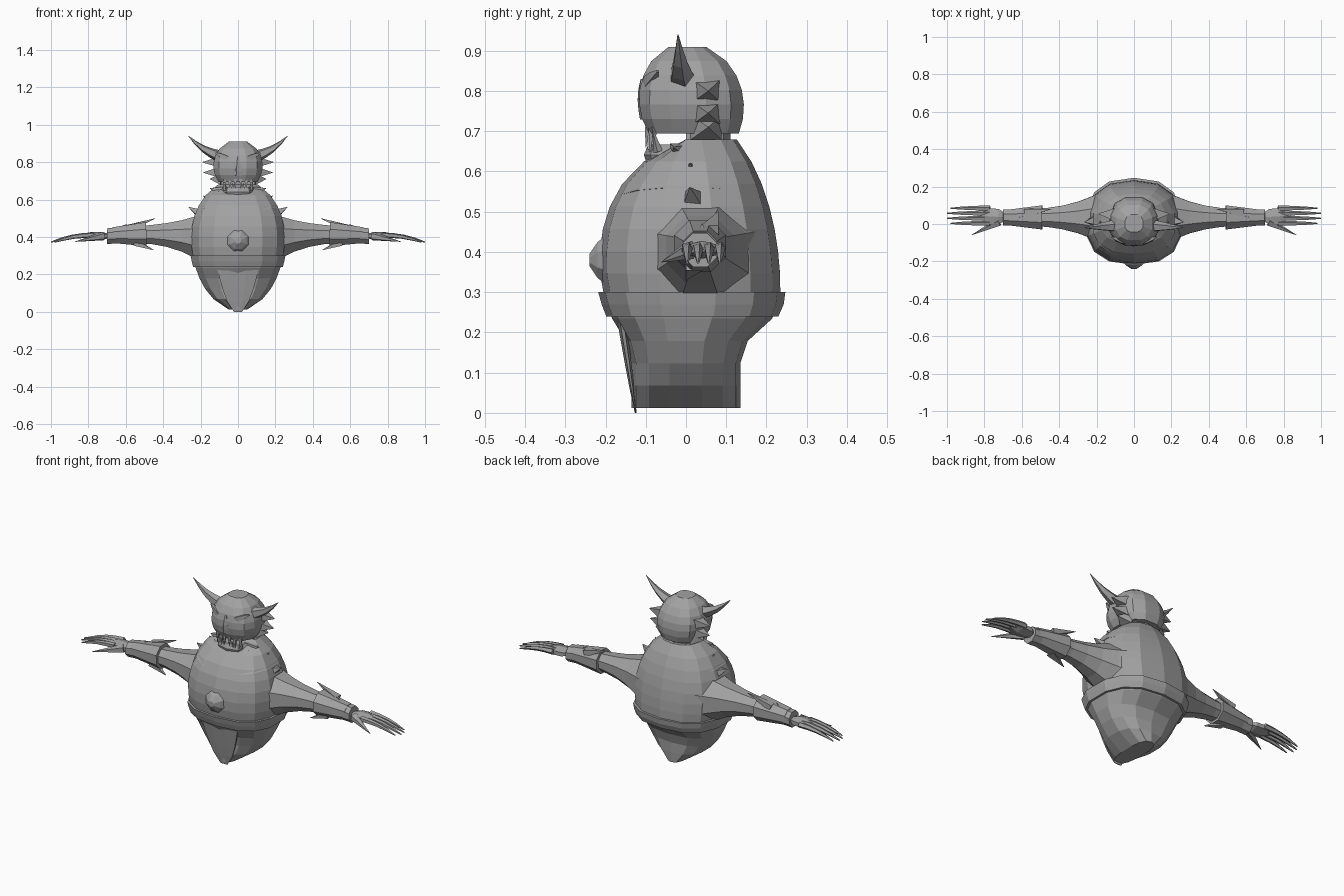
import bpy, bmesh, math
from mathutils import Vector

default_cube = bpy.data.objects.get("Cube")
if default_cube:
    bpy.data.objects.remove(default_cube)

GREY = (0.36, 0.36, 0.36, 1)
stone = bpy.data.materials.new("stone_grey")
stone.diffuse_color = GREY
stone.use_nodes = True
stone.node_tree.nodes["Principled BSDF"].inputs["Base Color"].default_value = GREY


def skin(name, rings, mirror):
    """Join equal-length point rings into a capped, flat-shaded solid."""
    bm = bmesh.new()
    loops = [[bm.verts.new(point) for point in ring] for ring in rings]
    for lower, upper in zip(loops, loops[1:]):
        for i in range(len(lower)):
            bm.faces.new((lower[i - 1], lower[i], upper[i], upper[i - 1]))
    bm.faces.new(loops[0])
    bm.faces.new(loops[-1])
    bmesh.ops.recalc_face_normals(bm, faces=bm.faces)
    mesh = bpy.data.meshes.new(name)
    bm.to_mesh(mesh)
    bm.free()
    mesh.materials.append(stone)
    part = bpy.data.objects.new(name, mesh)
    bpy.context.collection.objects.link(part)
    if mirror:
        part.modifiers.new("mirror", 'MIRROR')


def circle(sides):
    """Cosine and sine pairs of a regular polygon with flat front and back."""
    angles = [math.tau * (i + 0.5) / sides for i in range(sides)]
    return [(math.cos(angle), math.sin(angle)) for angle in angles]


def dome(z, middle, reach, size):
    """Elliptical profile: full size at the middle, nothing beyond the reach."""
    return size * math.sqrt(max(0, 1 - ((z - middle) / reach) ** 2))


def body(name, bottom, top, levels, rule, sides=14, lift=0):
    """Stack horizontal sections; the rule gives half width, front and back depth."""
    rings = []
    for level in range(levels):
        z = bottom + (top - bottom) * level / (levels - 1)
        width, front, back = rule(z)
        ring = []
        for c, s in circle(sides):
            x = math.copysign(abs(c) ** 0.8, c)
            y = math.copysign(abs(s) ** 0.8, s) * (back if s > 0 else front)
            ring.append((width * x, y, z + lift * abs(c)))
        rings.append(ring)
    skin(name, rings, False)


def pointed(t):
    return 1 - 0.96 * t


def blunt(t):
    return math.sqrt(pointed(t))


def spindle(t):
    return 0.2 + 0.8 * math.sin(math.pi * t)


def limb(name, start, end, radius, shape=pointed, flat=1, bend=0, steps=4, sides=5):
    """Sweep a shaped polygon from start to end; parts off the centre are mirrored."""
    start, end = Vector(start), Vector(end)
    along = (end - start).normalized()
    side = along.cross(Vector((0, 0, 1)))
    side = side.normalized() if side.length > 0.2 else Vector((1, 0, 0))
    up = side.cross(along)
    rings = []
    for step in range(steps + 1):
        t = step / steps
        centre = start.lerp(end, t) + up * bend * math.sin(math.pi * t)
        size = radius * shape(t)
        rings.append([centre + size * (side * c + up * s * flat) for c, s in circle(sides)])
    skin(name, rings, start.x > 0)


def spike(name, base, tip, radius):
    limb(name, base, tip, radius, flat=0.8, steps=1, sides=4)


# Torso: boxy hips, round belly and hunched back
def torso_rule(z):
    hips = 0.135 if z < 0.3 else 0
    width = dome(z, 0.4, 0.39 if z < 0.4 else 0.31, 0.255)
    front = dome(z, 0.38, 0.28, 0.215)
    back = dome(z, 0.3, 0.16 if z < 0.3 else 0.45, 0.235)
    return max(width, 0.05), max(front, hips), max(back, hips)


def belt_rule(z):
    return [size + 0.012 for size in torso_rule(z)]


def mantle_rule(z):
    rise = z - 0.53
    return 0.22 - rise, 0.175 - rise, 0.19 - rise / 2


def neck_rule(z):
    return 0.095, 0, 0.11


body("torso", 0.012, 0.68, 13, torso_rule)
body("belt", 0.24, 0.3, 3, belt_rule)
body("mantle", 0.53, 0.62, 4, mantle_rule, lift=0.03)
body("neck", 0.6, 0.76, 3, neck_rule, sides=10)

# Loincloth and chest boss
limb("loincloth", (0, -0.16, 0.23), (0, -0.125, 0), 0.12, blunt, flat=0.1, sides=8)
limb("chest_boss", (0, -0.18, 0.38), (0, -0.24, 0.38), 0.08, blunt, steps=3, sides=8)


# Arms, widening into the shoulder
def arm_shape(t):
    return 0.27 + 0.73 * (1 - t) ** 3


def bracer_shape(t):
    return 1 - 0.35 * t


limb("arm", (0.14, 0.035, 0.39), (0.7, 0.035, 0.405), 0.17, arm_shape, bend=0.015, steps=7, sides=8)
limb("bracer", (0.49, 0.035, 0.415), (0.67, 0.035, 0.41), 0.07, bracer_shape, steps=2, sides=8)
spike("bracer_upper_spike", (0.58, 0.06, 0.45), (0.44, 0.08, 0.5), 0.03)
spike("bracer_lower_spike", (0.55, 0.02, 0.37), (0.45, 0, 0.33), 0.03)
spike("wrist_spike", (0.67, 0.04, 0.43), (0.59, 0.04, 0.47), 0.02)
for height in (0.52, 0.58):
    reach = 0.9 - 1.3 * height
    spike("shoulder_spike", (reach - 0.03, 0.02, height), (reach + 0.04, 0.01, height + 0.04), 0.045)

# Hands with four clawed fingers and a thumb
limb("palm", (0.67, 0.035, 0.406), (0.84, 0.045, 0.405), 0.055, spindle, flat=0.45, steps=3, sides=6)
for finger in range(4):
    y = 0.003 + 0.027 * finger
    reach = 1 if finger in (1, 2) else 0.98
    limb("finger", (0.77, y, 0.41), (reach, y, 0.373), 0.016, blunt, bend=0.01)
limb("thumb", (0.72, 0.01, 0.405), (0.87, -0.06, 0.375), 0.024)


# Head with an open lower jaw
def head_rule(z):
    width = dome(z, 0.78, 0.14, 0.135)
    front = dome(z, 0.78, 0.14, 0.12)
    back = dome(z, 0.76, 0.16, 0.148)
    return width, front, back


def jaw_rule(z):
    return dome(z, 0.64, 0.06, 0.095), dome(z, 0.64, 0.06, 0.105), 0.05


body("head", 0.695, 0.91, 7, head_rule, sides=12)
body("lower_jaw", 0.59, 0.667, 4, jaw_rule, sides=10)

# Face relief
limb("brow", (0.01, -0.11, 0.8), (0.12, -0.07, 0.85), 0.018, spindle, sides=4)
limb("cheekbone", (0.03, -0.105, 0.745), (0.125, -0.04, 0.785), 0.02, spindle, sides=4)
limb("nose", (0, -0.1, 0.73), (0, -0.11, 0.83), 0.03, blunt, flat=0.5, bend=0.005)

# Upper fangs hang down, lower teeth and tusks point up
for x in (0.015, 0.043, 0.07):
    length = 0.065 if x == 0.043 else 0.04
    spike("upper_tooth", (x, x / 3 - 0.1, 0.71), (x, x / 3 - 0.105, 0.7 - length), 0.013)
spike("lower_tooth", (0.028, -0.09, 0.655), (0.028, -0.095, 0.69), 0.011)
spike("tusk", (0.068, -0.07, 0.65), (0.078, -0.085, 0.71), 0.014)

# Horns, mane and beard locks
limb("horn", (0.09, -0.01, 0.83), (0.265, -0.02, 0.94), 0.036, bend=-0.015)
for reach, height in ((0.19, 0.8), (0.185, 0.745), (0.15, 0.71)):
    spike("mane_lock", (0.09, 0.05, height), (reach, 0.055, height), 0.055)
spike("beard_lock", (0.08, -0.01, 0.645), (0.15, -0.03, 0.66), 0.045)
spike("chin_lock", (0.03, -0.075, 0.62), (0.045, -0.115, 0.575), 0.025)
